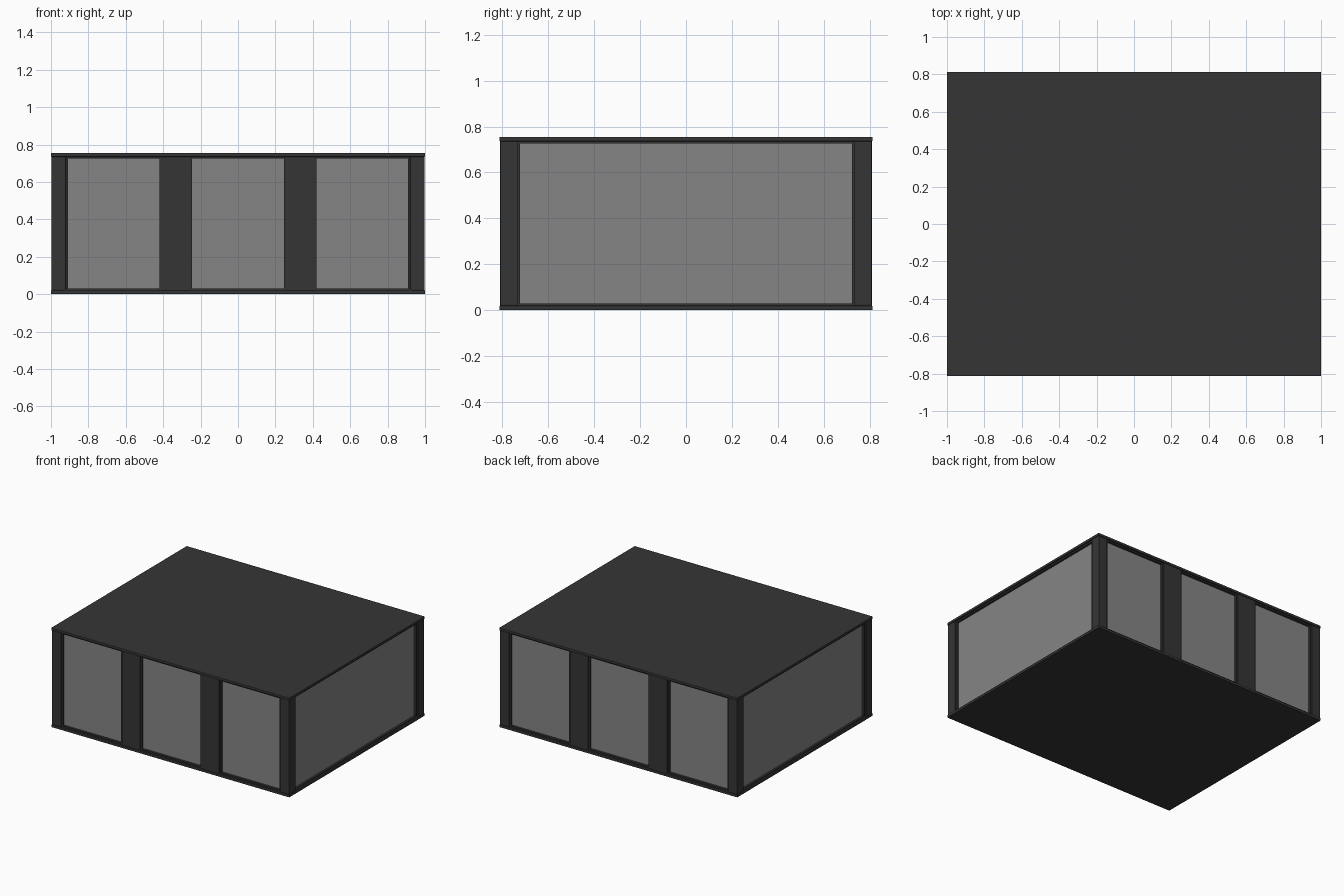
import bpy

if "Cube" in bpy.data.objects:
    bpy.data.objects.remove(bpy.data.objects["Cube"])

HX, HY, H = 1.0, 0.813, 0.755   # half width, half depth, height
SLAB = 0.02                     # roof and floor thickness


def material(name, v):
    m = bpy.data.materials.new(name)
    m.diffuse_color = (v, v, v, 1)
    m.use_nodes = True
    m.node_tree.nodes["Principled BSDF"].inputs["Base Color"].default_value = m.diffuse_color
    return m


dark = material("dark_metal", 0.036)
pane_mat = material("grey_pane", 0.235)


def box(name, x, y, z, mat, bevel=0.0):
    """Box from (min, max) pairs on each axis."""
    bpy.ops.mesh.primitive_cube_add(size=1, location=[sum(p) / 2 for p in (x, y, z)])
    ob = bpy.context.object
    ob.name = name
    ob.scale = [p[1] - p[0] for p in (x, y, z)]
    bpy.ops.object.transform_apply(location=False, rotation=False, scale=True)
    ob.data.materials.append(mat)
    if bevel:
        b = ob.modifiers.new("soft_edges", "BEVEL")
        b.width = bevel
        b.segments = 2
    return ob


def wall_box(name, axis, side, along, depth, z, mat, bevel=0.0):
    """Box on a wall; depth is measured inward from the outer face."""
    half = HY if axis == "y" else HX
    d = sorted(side * (half - t) for t in depth)
    if axis == "y":
        return box(name, along, d, z, mat, bevel)
    return box(name, d, along, z, mat, bevel)


def window(name, axis, side, a, b):
    """Pane with a thin stepped frame; a and b bound the frame along the wall."""
    z0, z1, w = SLAB, H - SLAB, 0.01
    d = (0.012, 0.05)
    wall_box(name + "_frame_start", axis, side, (a, a + w), d, (z0, z1), dark)
    wall_box(name + "_frame_end", axis, side, (b - w, b), d, (z0, z1), dark)
    wall_box(name + "_frame_bottom", axis, side, (a + w, b - w), d, (z0, z0 + w), dark)
    wall_box(name + "_frame_top", axis, side, (a + w, b - w), d, (z1 - w, z1), dark)
    wall_box(name + "_pane", axis, side, (a + w, b - w), (0.028, 0.042),
             (z0 + w, z1 - w), pane_mat)


# Floor and roof slabs
box("floor_slab", (-HX, HX), (-HY, HY), (0, SLAB), dark, 0.004)
box("roof_slab", (-HX, HX), (-HY, HY), (H - SLAB, H), dark, 0.004)

# Corner posts
POST = 0.08
for sx in (-1, 1):
    for sy in (-1, 1):
        box("corner_post",
            sorted((sx * (HX - 0.003), sx * (HX - POST))),
            sorted((sy * (HY - 0.003), sy * (HY - POST))),
            (SLAB, H - SLAB), dark, 0.004)

# Front and back: three windows split by two columns
for side, label in ((-1, "front"), (1, "back")):
    for cx in (-0.333, 0.333):
        wall_box(label + "_column", "y", side, (cx - 0.077, cx + 0.077),
                 (0.003, 0.08), (SLAB, H - SLAB), dark, 0.003)
    for a, b in ((-0.92, -0.41), (-0.256, 0.256), (0.41, 0.92)):
        window(label + "_window", "y", side, a, b)

# Left and right: one wide window each
for side, label in ((-1, "left"), (1, "right")):
    window(label + "_window", "x", side, -(HY - POST), HY - POST)
